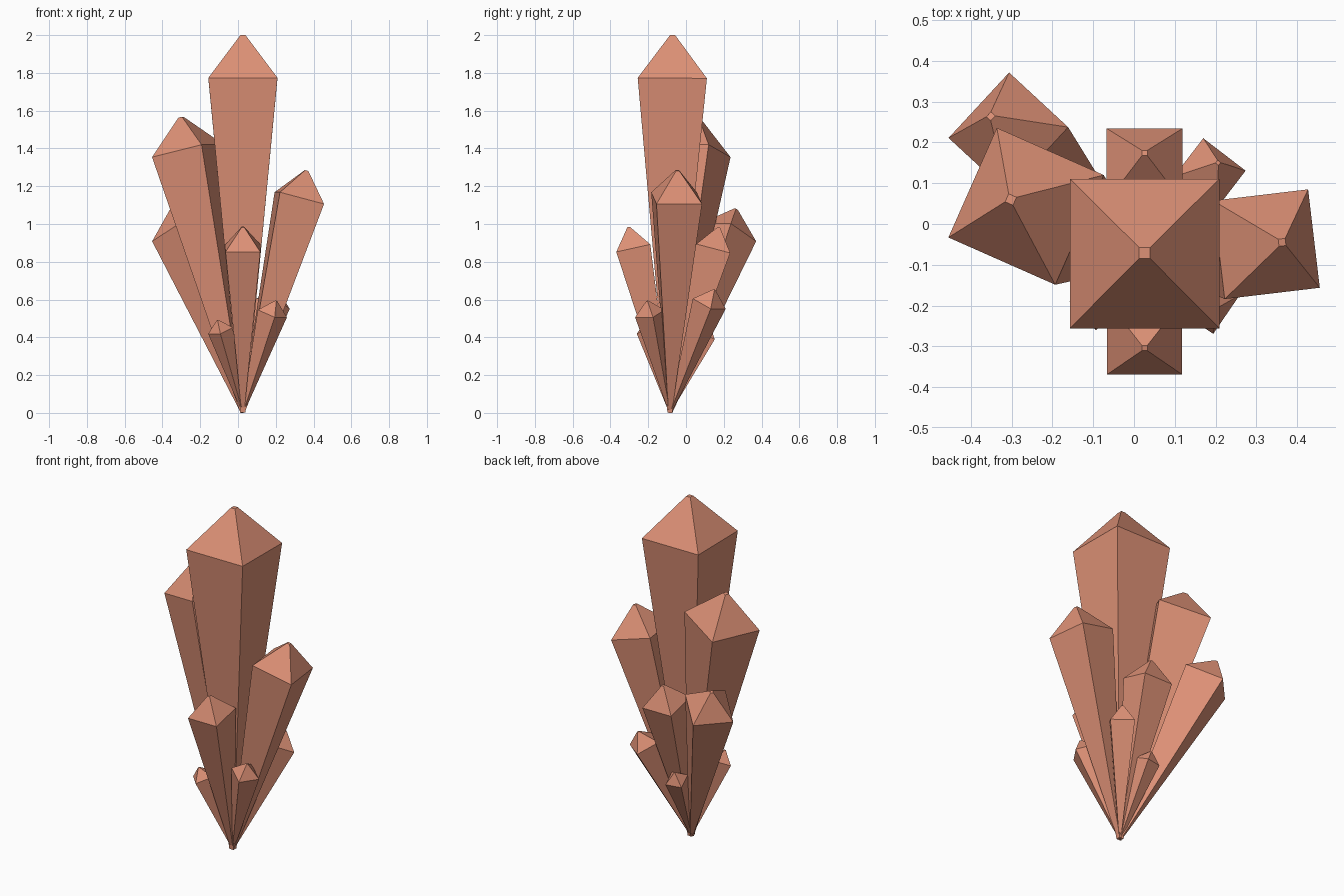
import bpy, bmesh, math
from mathutils import Vector

if "Cube" in bpy.data.objects:
    bpy.data.objects.remove(bpy.data.objects["Cube"])

BASE = Vector((0.026, -0.085, 0.003))   # common root of the cluster

mat = bpy.data.materials.new("salmon crystal")
mat.diffuse_color = (0.72, 0.28, 0.18, 1)
mat.use_nodes = True
mat.node_tree.nodes["Principled BSDF"].inputs["Base Color"].default_value = mat.diffuse_color

# crystal name -> tip position
TIPS = {
    "main_crystal": (0.026, -0.071, 2.0),
    "left_crystal": (-0.302, 0.060, 1.565),
    "right_crystal": (0.363, -0.045, 1.283),
    "back_left_crystal": (-0.351, 0.264, 1.078),
    "back_crystal": (0.026, 0.174, 0.982),
    "front_crystal": (0.026, -0.304, 0.984),
    "small_back_right_crystal": (0.206, 0.150, 0.652),
    "small_front_right_crystal": (0.202, -0.205, 0.593),
    "small_front_left_crystal": (-0.108, -0.209, 0.491),
    "small_back_crystal": (-0.015, 0.126, 0.461),
}

# profile along the axis: (fraction of length, half width / length)
PROFILE = [(0.0, 0.0067), (0.886, 0.0917), (1.0, 0.0067)]


def crystal(name, tip):
    """Four-sided tapered shard with one flat side facing outward."""
    axis = Vector(tip) - BASE
    length = axis.length
    n = axis.normalized()
    side = Vector((0, 0, 1)).cross(n).normalized()
    out = side.cross(n)
    bm = bmesh.new()
    rings = []
    for t, r in PROFILE:
        c, w = BASE + axis * t, r * length
        rings.append([bm.verts.new(c + w * (a * side + b * out))
                      for a, b in ((1, 1), (-1, 1), (-1, -1), (1, -1))])
    for lo, hi in zip(rings, rings[1:]):
        for i in range(4):
            j = (i + 1) % 4
            bm.faces.new((lo[i], lo[j], hi[j], hi[i]))
    bm.faces.new(rings[0])
    bm.faces.new(rings[-1])
    bmesh.ops.recalc_face_normals(bm, faces=bm.faces)
    me = bpy.data.meshes.new(name)
    bm.to_mesh(me)
    bm.free()
    me.materials.append(mat)
    bpy.context.collection.objects.link(bpy.data.objects.new(name, me))


for name, tip in TIPS.items():
    crystal(name, tip)
